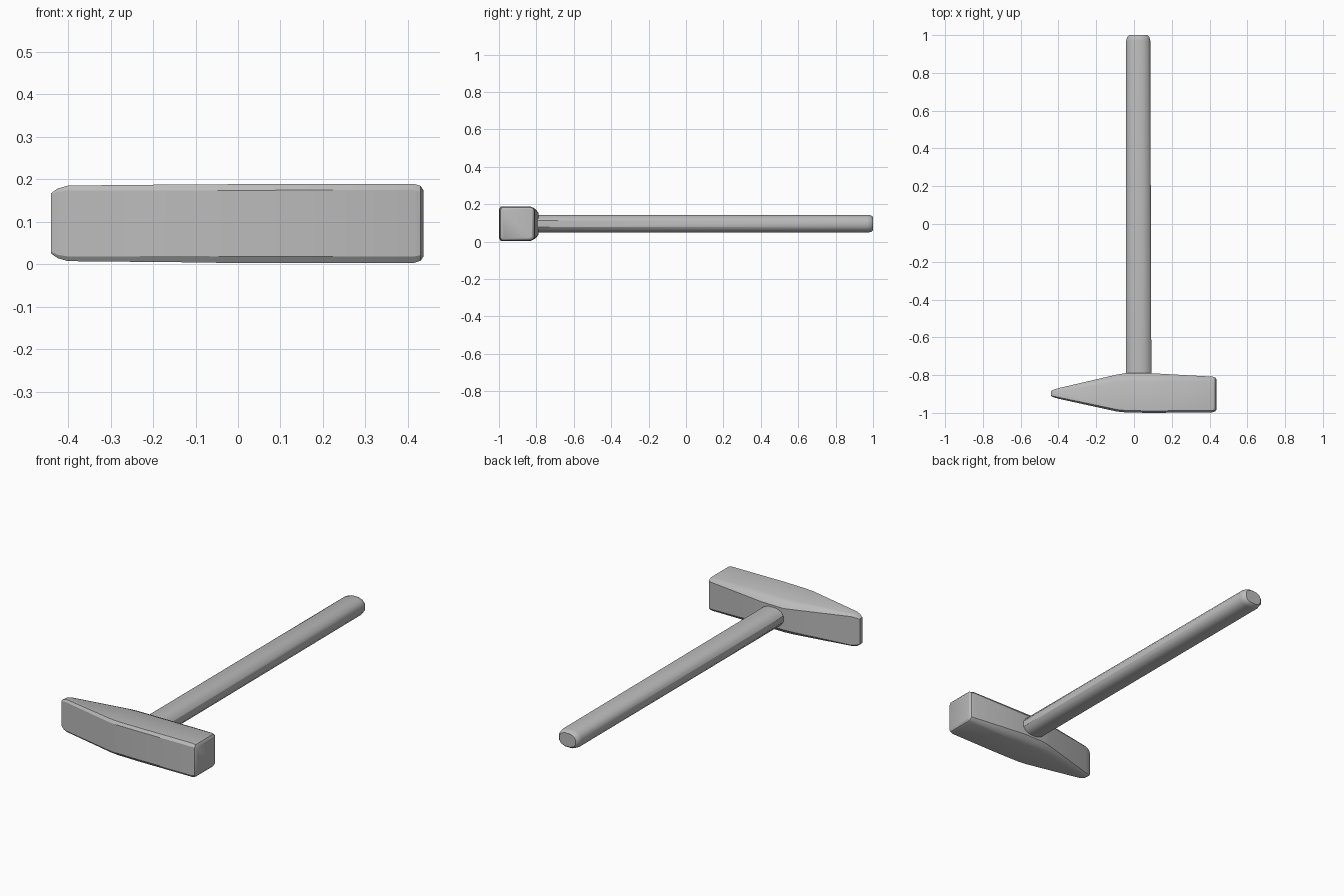
import bpy, bmesh, math

cube = bpy.data.objects.get("Cube")
if cube:
    bpy.data.objects.remove(cube, do_unlink=True)

grey = bpy.data.materials.new("steel grey")
grey.use_nodes = True
colour = (0.5, 0.5, 0.5, 1)
grey.diffuse_color = colour
grey.node_tree.nodes["Principled BSDF"].inputs["Base Color"].default_value = colour


def loft(name, sections, angle):
    """Skin a row of matching rings and cap both ends."""
    bm = bmesh.new()
    rings = [[bm.verts.new(p) for p in ring] for ring in sections]
    for a, b in zip(rings, rings[1:]):
        for i in range(len(a)):
            j = (i + 1) % len(a)
            bm.faces.new((a[i], a[j], b[j], b[i]))
    bm.faces.new(rings[0])
    bm.faces.new(rings[-1])
    bmesh.ops.recalc_face_normals(bm, faces=bm.faces)
    mesh = bpy.data.meshes.new(name)
    bm.to_mesh(mesh)
    bm.free()
    obj = bpy.data.objects.new(name, mesh)
    bpy.context.collection.objects.link(obj)
    mesh.materials.append(grey)
    bpy.ops.object.select_all(action='DESELECT')
    obj.select_set(True)
    bpy.context.view_layer.objects.active = obj
    bpy.ops.object.shade_smooth_by_angle(angle=math.radians(angle))
    return obj


def head_ring(x, front, back, low, high, f, b):
    """Rectangle with small front chamfers f and larger back chamfers b."""
    return [(x, front, low + f), (x, front + f * 0.7, low), (x, back - b, low),
            (x, back - b * 0.35, low + b * 0.3), (x, back, low + b * 0.75),
            (x, back, high - b * 0.75), (x, back - b * 0.35, high - b * 0.3),
            (x, back - b, high), (x, front + f * 0.7, high), (x, front, high - f)]


# Head: wedge peen at -x, square striking face at +x
head = [(-0.44, -0.91, -0.885, 0.025, 0.167, 0.004, 0.006),
        (-0.425, -0.918, -0.877, 0.014, 0.178, 0.008, 0.01),
        (-0.40, -0.925, -0.869, 0.007, 0.185, 0.011, 0.014),
        (-0.09, -0.993, -0.797, 0.004, 0.188, 0.015, 0.04),
        (-0.04, -0.998, -0.789, 0.003, 0.188, 0.015, 0.045),
        (0.09, -1.0, -0.790, 0.003, 0.189, 0.015, 0.045),
        (0.415, -0.997, -0.808, 0.003, 0.189, 0.015, 0.025),
        (0.43, -0.992, -0.813, 0.008, 0.184, 0.013, 0.02),
        (0.437, -0.982, -0.823, 0.018, 0.174, 0.01, 0.015)]
loft("hammer_head", [head_ring(*s) for s in head], 30)


def handle_ring(y, scale, right, steps=12):
    """Oval ring, slightly squared off."""
    cx, rx, rz = (right - 0.043) / 2, (right + 0.043) / 2 * scale, 0.049 * scale
    ring = []
    for i in range(steps):
        t = math.tau * (i + 0.5) / steps
        c, s = math.cos(t), math.sin(t)
        ring.append((cx + rx * math.copysign(abs(c) ** 0.8, c), y,
                     0.096 + rz * math.copysign(abs(s) ** 0.8, s)))
    return ring


# Handle: long oval shaft with a chamfered butt
loft("handle", [handle_ring(-0.86, 1, 0.094), handle_ring(0.97, 1, 0.088),
                handle_ring(0.99, 0.93, 0.088), handle_ring(1.0, 0.76, 0.088)], 35)
